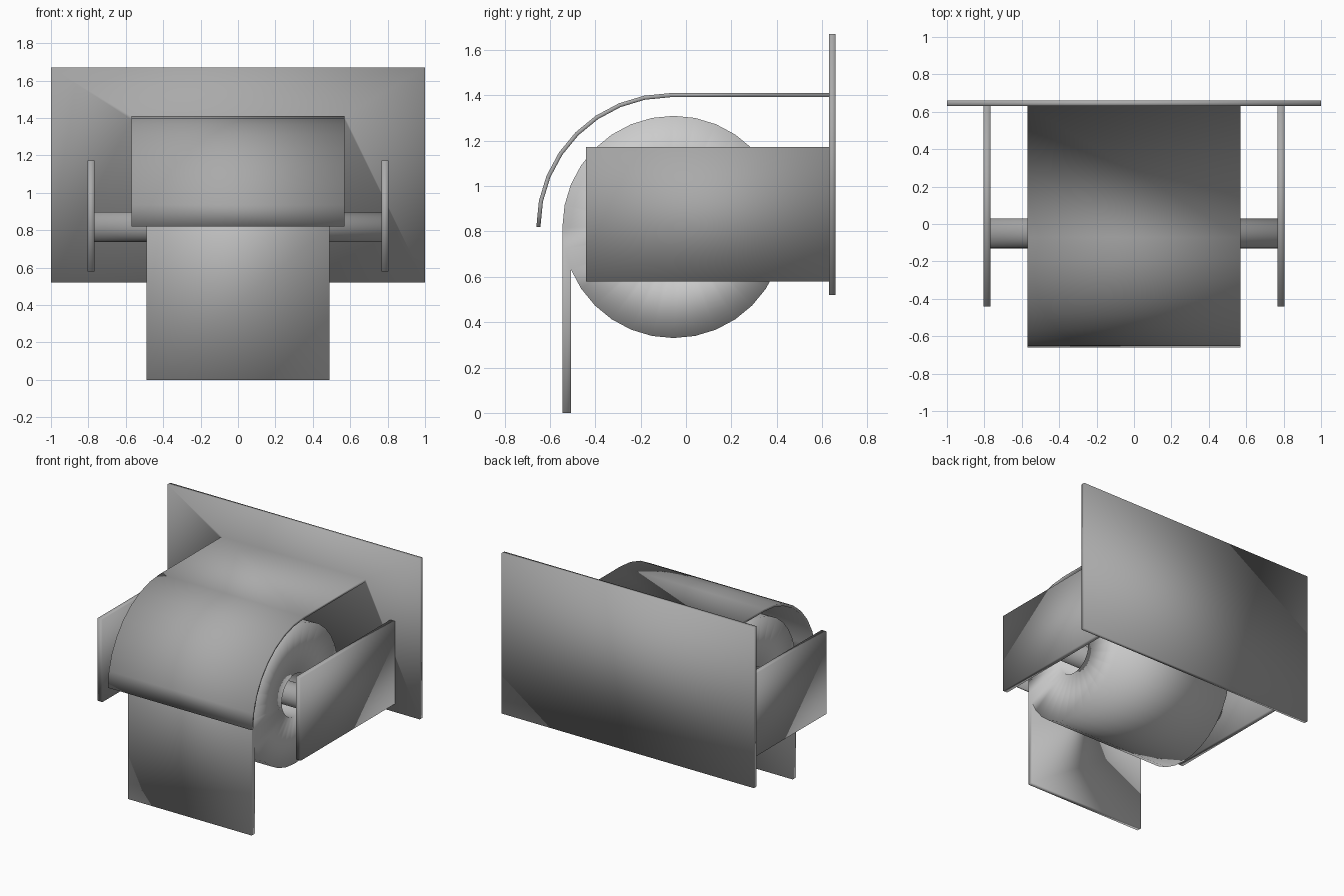
import bpy, bmesh, math
from mathutils import Vector

if "Cube" in bpy.data.objects:
    bpy.data.objects.remove(bpy.data.objects["Cube"])

CY, CZ = -0.055, 0.82   # roll axis
metal = bpy.data.materials.new("dark_grey")
metal.diffuse_color = (0.4, 0.4, 0.4, 1)
metal.use_nodes = True
metal.node_tree.nodes["Principled BSDF"].inputs["Base Color"].default_value = metal.diffuse_color


def finish(bm, name, mat=metal):
    """Turn a bmesh into a fully smooth shaded object."""
    bmesh.ops.recalc_face_normals(bm, faces=bm.faces[:])
    for f in bm.faces:
        f.smooth = True
    me = bpy.data.meshes.new(name)
    bm.to_mesh(me)
    bm.free()
    if mat:
        me.materials.append(mat)
    ob = bpy.data.objects.new(name, me)
    bpy.context.collection.objects.link(ob)
    return ob


def add_box(bm, lo, hi):
    verts = bmesh.ops.create_cube(bm, size=1)['verts']
    for v in verts:
        v.co = [a + (b - a) * (c + 0.5) for a, b, c in zip(lo, hi, v.co)]
    return verts


def extrude_x(faces, half):
    """Extrude connected (y, z) polygons from -half to half along x."""
    bm = bmesh.new()
    for poly in faces:
        bm.faces.new([bm.verts.new((-half, y, z)) for y, z in poly])
    bmesh.ops.remove_doubles(bm, verts=bm.verts[:], dist=1e-4)
    r = bmesh.ops.extrude_face_region(bm, geom=bm.faces[:], use_keep_orig=True)
    verts = [g for g in r['geom'] if isinstance(g, bmesh.types.BMVert)]
    bmesh.ops.translate(bm, verts=verts, vec=Vector((2 * half, 0, 0)))
    return bm


def arc(r, a0, a1, n, cy=CY, cz=CZ):
    angles = [math.radians(a0 + (a1 - a0) * i / n) for i in range(n + 1)]
    return [(cy + r * math.cos(a), cz + r * math.sin(a)) for a in angles]


def strip(a, b):
    return [(a[i], a[i + 1], b[i + 1], b[i]) for i in range(len(a) - 1)]


# side brackets
for side, s in (("left", -1), ("right", 1)):
    x0, x1 = sorted((s * 0.767, s * 0.805))
    bm = bmesh.new()
    add_box(bm, (x0, -0.44, 0.58), (x1, 0.63, 1.172))
    finish(bm, "bracket_" + side)

# spindle through the roll
finish(extrude_x([arc(0.08, 0, 360, 32, cy=-0.05, cz=0.817)[:-1]], 0.767), "spindle")

# paper roll with its hanging sheet
outer, inner = arc(0.49, 0, 360, 32), arc(0.15, 0, 360, 32)
sheet = [outer[16], outer[17], outer[18], (outer[18][0], 0), (outer[16][0], 0)]
finish(extrude_x(strip(outer, inner) + [sheet], 0.49), "paper_roll", None)

# curved cover grown out of the front of the wall plate
top = [(0.63, 1.41)] + arc(0.59, 90, 180, 8, cy=-0.07)
under = [(0.63, 1.392)] + arc(0.572, 90, 180, 8, cy=-0.07)
bm = extrude_x(strip(top, under), 0.57)
rim = [v for v in bm.verts if v.co.y > 0.62]
plate = [v for v in add_box(bm, (-1, 0.63, 0.52), (1, 0.66, 1.67)) if v.co.y < 0.64]
for group in (rim, plate):
    caps = [f for f in bm.faces if all(v in group for v in f.verts)]
    bmesh.ops.delete(bm, geom=caps, context='FACES_ONLY')


def corner(verts, sx, sz):
    return max(verts, key=lambda v: sx * v.co.x + sz * v.co.z)


signs = [(-1, -1), (1, -1), (1, 1), (-1, 1)]
for a, b in zip(signs, signs[1:] + signs[:1]):
    bm.faces.new((corner(plate, *a), corner(plate, *b), corner(rim, *b), corner(rim, *a)))
finish(bm, "wall_plate_with_cover")
